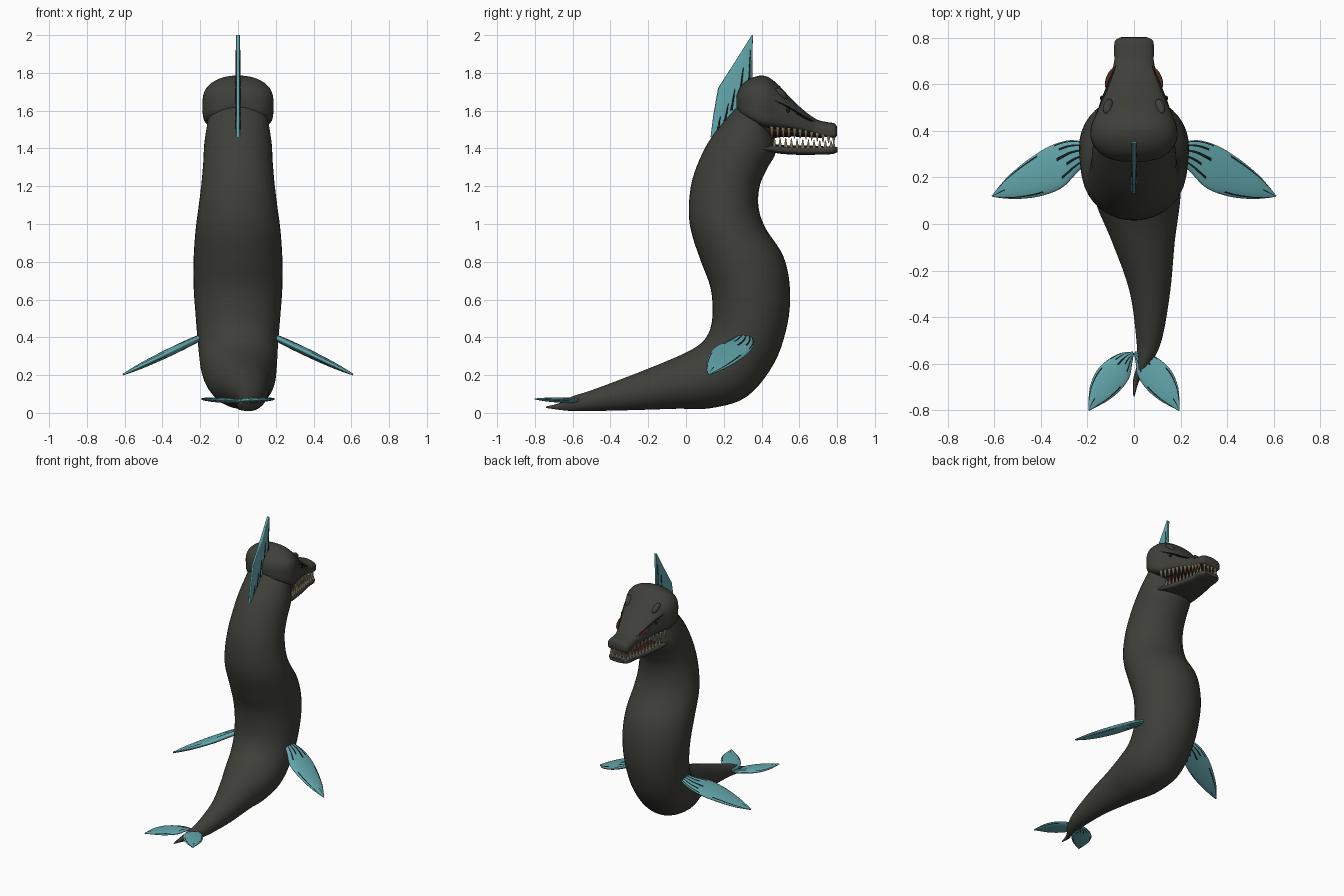
import bpy, bmesh, math
from mathutils import Vector, Matrix

if "Cube" in bpy.data.objects:
    bpy.data.objects.remove(bpy.data.objects["Cube"], do_unlink=True)


def material(name, rgb):
    m = bpy.data.materials.new(name)
    m.use_nodes = True
    m.diffuse_color = (*rgb, 1)
    m.node_tree.nodes["Principled BSDF"].inputs["Base Color"].default_value = (*rgb, 1)
    return m


HIDE = material("dark hide", (0.05, 0.05, 0.042))
TEAL = material("teal fin", (0.125, 0.39, 0.42))
BLACK = material("black ray", (0.006, 0.01, 0.012))
CREAM = material("cream tooth", (0.62, 0.54, 0.33))
RED = material("dark red mouth", (0.028, 0.007, 0.006))
EYE = material("brown eye", (0.07, 0.018, 0.01))


def finish(name, bm, mats):
    bmesh.ops.recalc_face_normals(bm, faces=bm.faces[:])
    for f in bm.faces:
        f.smooth = True
    for e in bm.edges:
        if len(e.link_faces) == 2 and e.calc_face_angle() > 0.75:
            e.smooth = False
    mesh = bpy.data.meshes.new(name)
    bm.to_mesh(mesh)
    bm.free()
    for m in mats:
        mesh.materials.append(m)
    obj = bpy.data.objects.new(name, mesh)
    bpy.context.collection.objects.link(obj)


def catmull(p, q, r, s, t):
    return 0.5 * (2 * q + (r - p) * t + (2 * p - 5 * q + 4 * r - s) * t * t
                  + (3 * q - p - 3 * r + s) * t ** 3)


def loft(name, stations, mats, sides=32, steps=4, powers=(2, 2), rule=None):
    """Skin sections given as (edge a, edge b, half-width vector)."""
    st = [[Vector(v) for v in s] for s in stations]
    last = len(st) - 1
    sections = []
    for i in range(last):
        near = [st[max(0, min(last, i + k))] for k in (-1, 0, 1, 2)]
        for k in range(steps):
            sections.append([catmull(*(n[c] for n in near), k / steps) for c in range(3)])
    sections.append(st[-1])
    bm = bmesh.new()
    rings = []
    for a, b, w in sections:
        ring = []
        for j in range(sides):
            ang = 2 * math.pi * j / sides
            c, s = math.cos(ang), math.sin(ang)
            e = 2 / (powers[0] if c >= 0 else powers[1])
            c, s = math.copysign(abs(c) ** e, c), math.copysign(abs(s) ** e, s)
            ring.append(bm.verts.new((a + b) / 2 + (a - b) / 2 * c + w * s))
        rings.append(ring)
    for i in range(len(rings) - 1):
        for j in range(sides):
            k = (j + 1) % sides
            f = bm.faces.new((rings[i][j], rings[i][k], rings[i + 1][k], rings[i + 1][j]))
            if rule:
                f.material_index = rule(i / (len(rings) - 1), min(j, sides - 1 - j))
    bm.faces.new(rings[0])
    bm.faces.new(rings[-1])
    finish(name, bm, mats)


# Body: back edge (y, z), front edge (y, z), half width, sideways shift
BODY = [
    ((-.74, .034), (-.74, .026), .003, 0), ((-.67, .052), (-.67, .016), .014, .01),
    ((-.6, .088), (-.6, .01), .03, .042), ((-.5, .12), (-.49, .01), .055, .065),
    ((-.3, .195), (-.27, .015), .088, .068), ((-.1, .275), (-.05, .022), .135, .04),
    ((.03, .335), (.13, .025), .178, .018), ((.1, .39), (.32, .085), .2, .005),
    ((.135, .47), (.465, .26), .212, 0), ((.14, .58), (.537, .47), .225, 0),
    ((.125, .68), (.55, .66), .235, 0), ((.08, .8), (.515, .83), .235, 0),
    ((.03, .95), (.42, .98), .225, 0), ((.015, 1.07), (.384, 1.09), .21, 0),
    ((.03, 1.22), (.39, 1.2), .194, 0), ((.08, 1.36), (.428, 1.29), .184, 0),
    ((.15, 1.48), (.475, 1.38), .178, 0), ((.27, 1.62), (.46, 1.47), .16, 0)]
loft("body", [((x, *a), (x, *b), (w, 0, 0)) for a, b, w, x in BODY], [HIDE], 40, 5)


# Head and jaw: y, top, bottom, half width
def along_y(rows):
    return [((0, y, t), (0, y, b), (w, 0, 0)) for y, t, b, w in rows]


HEAD = [(.268, 1.68, 1.62, .05), (.282, 1.715, 1.592, .108), (.31, 1.75, 1.565, .152),
        (.36, 1.778, 1.535, .184), (.42, 1.784, 1.512, .184), (.48, 1.745, 1.505, .16),
        (.55, 1.672, 1.5, .134), (.62, 1.605, 1.49, .11), (.69, 1.555, 1.474, .086),
        (.745, 1.54, 1.46, .086), (.785, 1.533, 1.457, .082), (.8, 1.515, 1.468, .062)]
JAW = [(.36, 1.412, 1.392, .145), (.43, 1.414, 1.384, .14), (.5, 1.412, 1.372, .125),
       (.6, 1.408, 1.366, .105), (.7, 1.408, 1.367, .085), (.77, 1.412, 1.37, .08),
       (.802, 1.406, 1.38, .055)]
loft("head", along_y(HEAD), [HIDE], 40, 4, (2.2, 6))
loft("lower_jaw", along_y(JAW), [HIDE], 32, 4, (5, 3))
loft("mouth_lining", along_y([(.4, 1.53, 1.42, .1), (.47, 1.52, 1.455, .09),
                              (.58, 1.5, 1.462, .08), (.72, 1.475, 1.455, .055)]), [RED], 20)
loft("tongue", along_y([(.4, 1.43, 1.4, .1), (.55, 1.416, 1.4, .07),
                        (.7, 1.414, 1.4, .045), (.73, 1.41, 1.402, .02)]), [RED], 20)


def at(rows, y):
    for p, q in zip(rows, rows[1:]):
        if p[0] <= y <= q[0]:
            t = (y - p[0]) / (q[0] - p[0])
            return [u + (v - u) * t for u, v in zip(p, q)][1:]


def skin(side, y, c):
    """Point on the head at height fraction c of the section."""
    top, low, w = at(HEAD, y)
    x = side * w * (1 - abs(c) ** 2.2) ** (1 / 2.2)
    return Vector((x, y, (top + low) / 2 + (top - low) / 2 * c))


# Teeth
def teeth(name, rows, upper):
    bm = bmesh.new()
    spots = []
    for i in range(11):
        y = .455 + .03 * i + (0 if upper else .013)
        w = at(rows, y)[2] * .86
        spots += [(w, y), (-w, y)]
    spots += [(x, .782) for x in (-.045, -.015, .015, .045)]
    for x, y in spots:
        length = .058 - .06 * (y - .45)
        top, low, _ = at(rows, y)
        z = low + .008 - length / 2 if upper else top - .008 + length / 2
        turn = Matrix.Rotation(math.pi if upper else 0, 4, "X")
        bmesh.ops.create_cone(bm, cap_ends=True, segments=8, radius1=.01, radius2=.002,
                              depth=length, matrix=Matrix.Translation((x, y, z)) @ turn)
    finish(name, bm, [CREAM])


teeth("upper_teeth", HEAD, True)
teeth("lower_teeth", JAW, False)


def ellipsoid(name, place, size, turn, mat):
    bm = bmesh.new()
    m = (Matrix.Translation(place) @ Matrix.Rotation(turn[1], 4, "Z")
         @ Matrix.Rotation(turn[0], 4, "X") @ Matrix.Diagonal((*size, 1)))
    bmesh.ops.create_uvsphere(bm, u_segments=20, v_segments=12, radius=1, matrix=m)
    finish(name, bm, [mat])


# Eyes, brows and eye slits
for side, label in ((1, "left"), (-1, "right")):
    ellipsoid(label + "_eye", skin(side, .625, .35), (.017, .05, .005), (-.45, side * .36), EYE)
    ellipsoid(label + "_pupil", skin(side, .54, .1), (.009, .011, .011), (0, 0), BLACK)
    ellipsoid(label + "_brow", skin(side, .505, .72), (.02, .042, .018), (-.75, side * .3), HIDE)
    slit = []
    for i in range(9):
        t = i / 8
        p = skin(side, .465 + .215 * t, .18 + .35 * t)
        r = .001 + .005 * math.sin(math.pi * t)
        slit.append((p + Vector((0, 0, r)), p - Vector((0, 0, r)), (r, 0, 0)))
    loft(label + "_eye_slit", slit, [BLACK], 8, 2)

# Leaf fins: dark rays fan from the root and meet at the tip
ROOT_RAYS = {2: .3, 5: .24, 8: .3, 11: .22, 14: .28}
TIP_RAYS = {3: .4, 9: .74, 16: .45}


def ray_rule(t, k):
    return int(t < ROOT_RAYS.get(k, 0) or TIP_RAYS.get(k, 1) < t < .98)


def leaf(name, side, pairs, height, slope, thick):
    n = Vector((-slope * side, 0, 1)).normalized()
    rows = []
    for i, (a, b) in enumerate(pairs):
        t = i / (len(pairs) - 1)
        half = thick * (.12 + .88 * math.sin(math.pi * min(.97, .25 + .75 * t)))
        rows.append([(side * x, y, height + slope * x) for x, y in (a, b)] + [n * half])
    loft(name, rows, [TEAL, BLACK], 40, 5, rule=ray_rule)


FLIPPER = [((.18, .345), (.18, .28)), ((.27, .36), (.24, .225)), ((.36, .335), (.31, .155)),
           ((.45, .28), (.4, .12)), ((.53, .215), (.49, .108)), ((.58, .16), (.56, .11)),
           ((.61, .122), (.608, .117))]
FLUKE = [((.006, -.548), (0, -.556)), ((.06, -.555), (.008, -.6)), ((.115, -.585), (.02, -.66)),
         ((.16, -.63), (.06, -.715)), ((.187, -.69), (.11, -.757)), ((.195, -.75), (.16, -.785)),
         ((.196, -.798), (.192, -.802))]
for side, label in ((1, "left"), (-1, "right")):
    leaf(label + "_flipper", side, FLIPPER, .495, -.48, .021)
    leaf(label + "_tail_fluke", side, FLUKE, .062, .06, .014)

# Crest on the back of the head
CREST = [((.13, 1.46), (.15, 1.46)), ((.145, 1.58), (.29, 1.58)), ((.17, 1.72), (.35, 1.7)),
         ((.26, 1.86), (.352, 1.86)), ((.348, 2.0), (.354, 2.0))]
loft("crest", [((0, *a), (0, *b), (.01, 0, 0)) for a, b in CREST], [TEAL], 16, 1, (5, 5))
STREAKS = [((.335, 1.74), (.341, 1.92)), ((.285, 1.68), (.304, 1.83)),
           ((.24, 1.6), (.26, 1.72)), ((.205, 1.54), (.225, 1.64)), ((.168, 1.49), (.182, 1.57))]
for i, (a, b) in enumerate(STREAKS):
    rows = []
    for k in range(4):
        t = k / 3
        y, z = a[0] + (b[0] - a[0]) * t, a[1] + (b[1] - a[1]) * t
        r = .008 * (1 - t) + .001
        rows.append(((0, y - r, z), (0, y + r, z), (.0125, 0, 0)))
    loft("crest_ray_%d" % (i + 1), rows, [BLACK], 8, 1, (4, 4))
